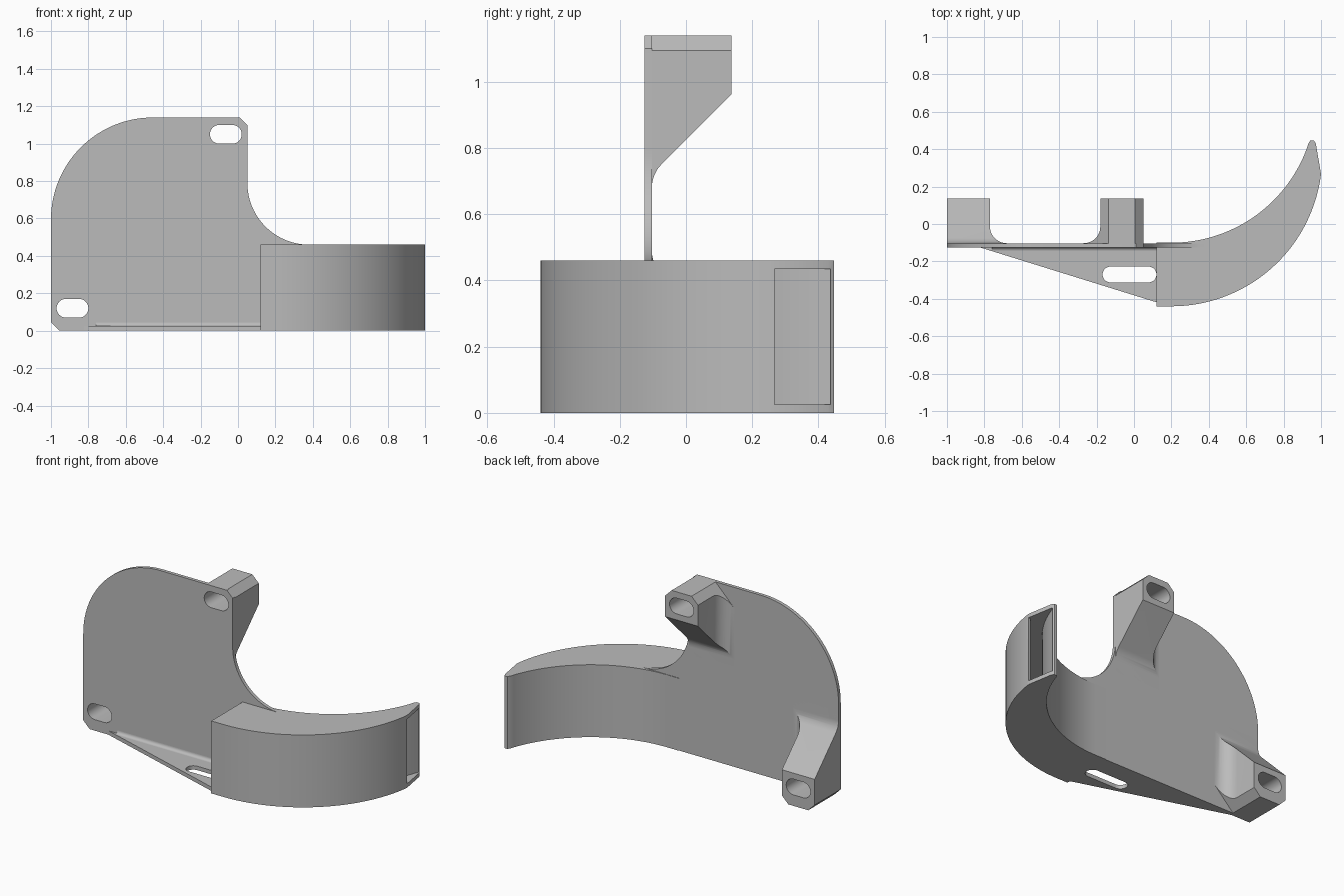
import bpy, bmesh
from math import cos, sin, radians

cube = bpy.data.objects.get("Cube")
if cube:
    bpy.data.objects.remove(cube, do_unlink=True)

grey = bpy.data.materials.new("plain grey")
grey.use_nodes = True
grey.diffuse_color = (0.5, 0.5, 0.5, 1)
grey.node_tree.nodes["Principled BSDF"].inputs["Base Color"].default_value = (0.5, 0.5, 0.5, 1)

FRONT, BACK, WALL, DUCT_TOP, BOSS_END = -0.125, -0.103, 0.025, 0.46, 0.137


def arc(cx, cy, r, start, end, steps=16):
    angles = [radians(start + (end - start) * i / steps) for i in range(steps + 1)]
    return [(cx + r * cos(a), cy + r * sin(a)) for a in angles]


def prism(name, points, axis, low, high):
    """Extrude a flat outline along one axis."""
    place = {"x": lambda a, b, t: (t, a, b),
             "y": lambda a, b, t: (a, t, b),
             "z": lambda a, b, t: (a, b, t)}[axis]
    bm = bmesh.new()
    face = bm.faces.new([bm.verts.new(place(a, b, low)) for a, b in points])
    grown = bmesh.ops.extrude_face_region(bm, geom=[face])["geom"]
    shift = place(0, 0, high - low)
    bmesh.ops.translate(bm, vec=shift, verts=[v for v in grown if isinstance(v, bmesh.types.BMVert)])
    bmesh.ops.recalc_face_normals(bm, faces=bm.faces)
    mesh = bpy.data.meshes.new(name)
    bm.to_mesh(mesh)
    bm.free()
    mesh.materials.append(grey)
    obj = bpy.data.objects.new(name, mesh)
    bpy.context.collection.objects.link(obj)
    return obj


def combine(obj, tool, operation="DIFFERENCE"):
    """Apply a boolean and discard the tool."""
    mod = obj.modifiers.new("shape", "BOOLEAN")
    mod.object, mod.operation, mod.solver = tool, operation, "EXACT"
    bpy.context.view_layer.update()
    mesh = bpy.data.meshes.new_from_object(obj.evaluated_get(bpy.context.evaluated_depsgraph_get()))
    obj.modifiers.clear()
    obj.data = mesh
    bpy.data.objects.remove(tool, do_unlink=True)


def slot(cx, cy, width, height, axis):
    """Round-ended cutter through the whole part."""
    r, d = height / 2, (width - height) / 2
    outline = arc(cx + d, cy, r, -90, 90) + arc(cx - d, cy, r, 90, 270)
    return prism("slot_cutter", outline, axis, -0.6, 0.6)


# Back plate with a large rounded corner and a concave sweep into the duct
plate = prism("back_plate",
              [(-1, 0.045), (-0.955, 0), (0.2, 0), (0.2, 0.44), (0.37, 0.44)]
              + arc(0.38, 0.79, 0.33, 270, 180, 24)
              + [(0.05, 1.1), (0.01, 1.14)]
              + arc(-0.455, 0.595, 0.545, 90, 180, 32),
              "y", FRONT, BACK)


# Mounting bosses: outline, side brace and plan fillet intersected together
def boss(name, top, flip):
    fx = (lambda x: -0.95 - x) if flip else (lambda x: x)
    fz = (lambda z: 1.17 - z) if flip else (lambda z: z)
    c = 0.045
    outline = [(0.05, 0.6), (0.05, top - c), (0.05 - c, top), (-0.18 + c, top),
               (-0.27, top - c - 0.09), (-0.27, 0.6)]
    body = prism(name, [(fx(x), fz(z)) for x, z in outline], "y", FRONT + 0.01, BOSS_END)
    side = ([(-0.2, 2), (0.3, 2), (0.3, 1.125)] + arc(BACK + 0.1, 0.68, 0.1, 135, 180, 10)
            + [(BACK, 0.5), (-0.2, 0.5)])
    combine(body, prism("side_tool", [(y, fz(z)) for y, z in side], "x", -2, 2), "INTERSECT")
    plan = ([(0.2, -0.2), (0.2, 0.3), (-0.18, 0.3)]
            + arc(-0.27, BACK + 0.09, 0.09, 0, -90, 12) + [(-0.4, BACK), (-0.4, -0.2)])
    combine(body, prism("plan_tool", [(fx(x), y) for x, y in plan], "z", -2, 3), "INTERSECT")
    for part in (body, plate):
        combine(part, slot(fx(-0.065), fz(1.05), 0.17, 0.1, "y"))
    return body


upper_boss = boss("upper_boss", 1.14, False)
lower_boss = boss("lower_boss", 1.17, True)

# Curved hollow duct, open at the inlet and at the tip
duct = prism("air_duct",
             [(0.12, -0.1), (0.12, -0.44)]
             + arc(0.2, 0.366, 0.806, -90, -7, 40)
             + [(0.972, 0.43), (0.962, 0.447), (0.943, 0.447), (0.932, 0.43)]
             + arc(0.2, 0.672, 0.772, -20, -90, 40),
             "z", 0, DUCT_TOP)
passage = prism("passage_cutter",
                [(0, FRONT), (0, -0.415)]
                + arc(0.2, 0.366, 0.781, -90, -12, 40)
                + [(0.985, 0.265), (1.05, 0.272), (1.05, 0.437), (0.962, 0.437)]
                + arc(0.2, 0.672, 0.797, -19, -90, 40),
                "z", WALL, DUCT_TOP - WALL)
combine(duct, passage)

# Triangular floor in front of the plate with its slot and a soft inner corner
floor = prism("floor_wedge", [(-0.84, -0.12), (0.125, -0.42), (0.125, -0.12)], "z", 0, WALL)
for part in (floor, duct):
    cutter = slot(-0.024, -0.27, 0.288, 0.085, "z")
    cutter.location.z = -0.5
    combine(part, cutter)
fillet = prism("floor_fillet",
               [(FRONT + 0.005, WALL - 0.005)] + arc(FRONT - 0.02, WALL + 0.02, 0.02, 0, -90, 8),
               "x", -0.76, 0.12)

# Smooth curves, crisp edges
for part in (plate, upper_boss, lower_boss, duct, floor, fillet):
    bpy.ops.object.select_all(action="DESELECT")
    part.select_set(True)
    bpy.context.view_layer.objects.active = part
    bpy.ops.object.shade_smooth_by_angle(angle=radians(25))
